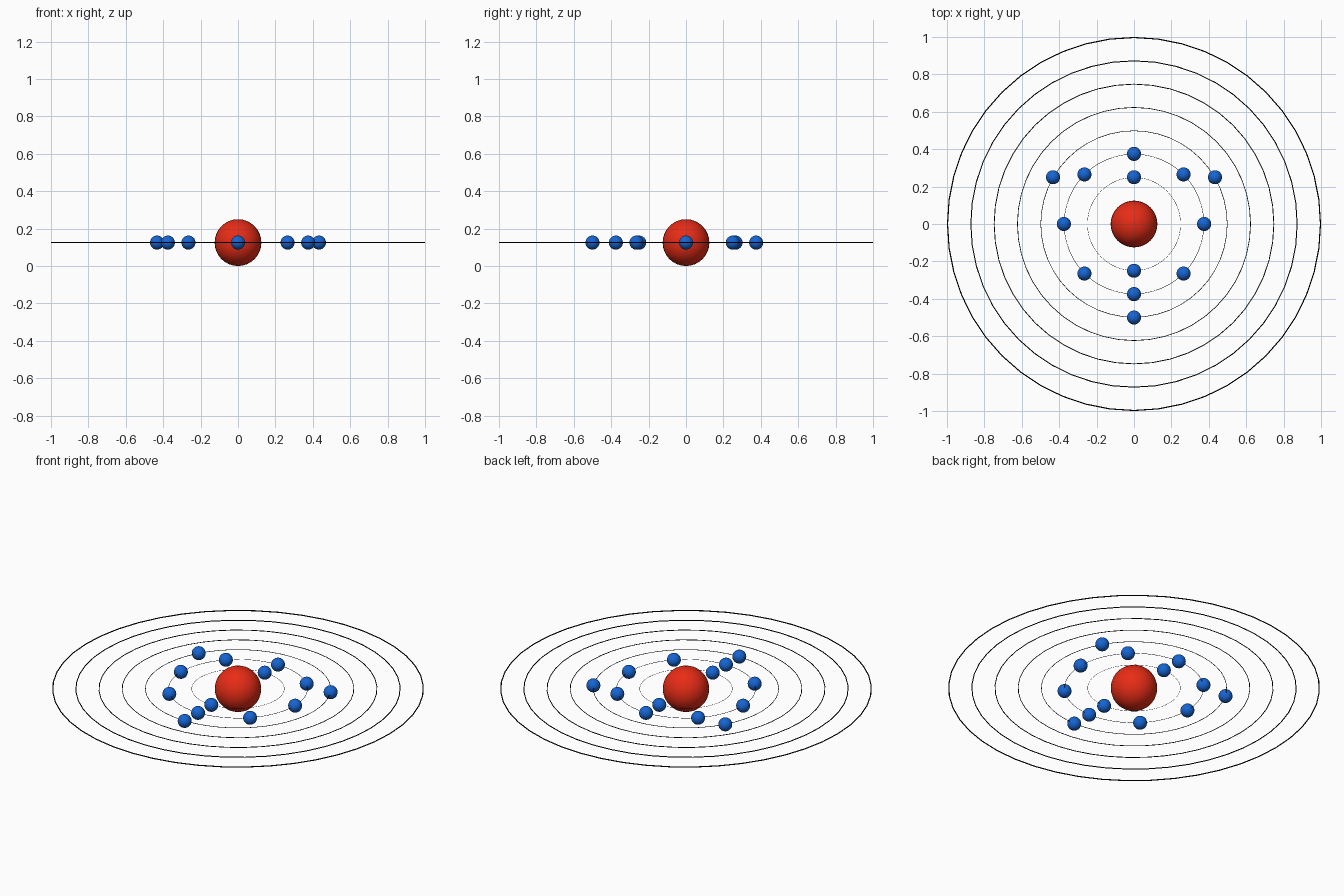
import bpy
from math import cos, sin, radians

if "Cube" in bpy.data.objects:
    bpy.data.objects.remove(bpy.data.objects["Cube"])

Z = 0.125        # height of the orbital plane
STEP = 0.125     # spacing between shells


def material(name, rgb):
    m = bpy.data.materials.new(name)
    m.diffuse_color = (*rgb, 1)
    m.use_nodes = True
    m.node_tree.nodes["Principled BSDF"].inputs["Base Color"].default_value = m.diffuse_color
    return m


red = material("nucleus_red", (0.8, 0.025, 0.008))
blue = material("electron_blue", (0.008, 0.13, 0.65))
black = material("orbit_black", (0.0, 0.0, 0.0))


def finish(name, mat):
    ob = bpy.context.object
    ob.name = name
    ob.data.materials.append(mat)
    bpy.ops.object.shade_smooth()


def ball(name, radius, location, mat):
    bpy.ops.mesh.primitive_uv_sphere_add(segments=32, ring_count=16,
                                         radius=radius, location=location)
    finish(name, mat)


# Nucleus
ball("nucleus", 0.125, (0, 0, Z), red)

# Seven thin orbit rings, wire thickness growing with radius
for i in range(7):
    r = STEP * (i + 2)
    wire = 0.003 * r
    bpy.ops.mesh.primitive_torus_add(major_radius=r - wire, minor_radius=wire,
                                     major_segments=48, minor_segments=12,
                                     location=(0, 0, Z))
    finish(f"orbit_{i + 1}", black)

# Electrons: 2, 8 and 3 evenly spaced on the inner three shells
for shell, count in enumerate((2, 8, 3)):
    r = STEP * (shell + 2)
    for k in range(count):
        a = radians(-90 + 360 * k / count)
        ball(f"electron_{shell + 1}_{k + 1}", 0.0375,
             (r * cos(a), r * sin(a), Z), blue)
